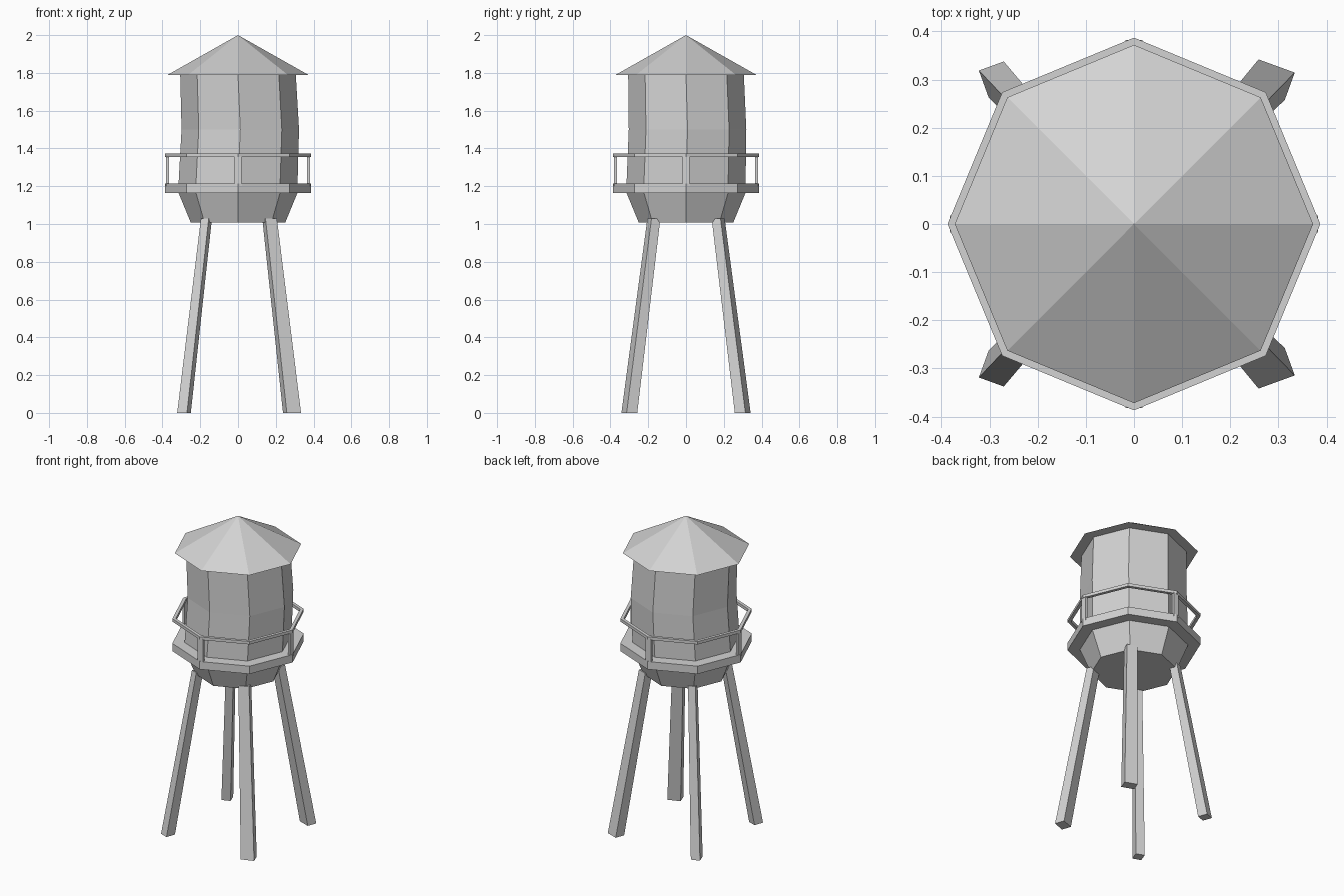
import bpy, bmesh
from math import cos, sin, pi, radians
from mathutils import Vector

if "Cube" in bpy.data.objects:
    bpy.data.objects.remove(bpy.data.objects["Cube"], do_unlink=True)

GREY = (0.65, 0.65, 0.65, 1)
grey = bpy.data.materials.new("plain grey")
grey.use_nodes = True
grey.diffuse_color = GREY
grey.node_tree.nodes["Principled BSDF"].inputs["Base Color"].default_value = GREY


def octagon(r, z, dx=0, dy=0):
    return [Vector((r * cos(i * pi / 4) + dx, r * sin(i * pi / 4) + dy, z)) for i in range(8)]


def slab(x, y, z, w, d, turn):
    """Rectangular cross-section turned about the vertical axis."""
    c, s = cos(turn), sin(turn)
    corners = [(-w / 2, -d / 2), (w / 2, -d / 2), (w / 2, d / 2), (-w / 2, d / 2)]
    return [Vector((x + a * c - b * s, y + a * s + b * c, z)) for a, b in corners]


def loft(name, rings, closed=False):
    """Skin a list of rings; cap both ends, or join the last ring to the first."""
    bm = bmesh.new()
    loops = [[bm.verts.new(p) for p in ring] for ring in rings]
    pairs = list(zip(loops, loops[1:]))
    if closed:
        pairs.append((loops[-1], loops[0]))
    else:
        bm.faces.new(loops[0])
        bm.faces.new(loops[-1])
    n = len(loops[0])
    for low, high in pairs:
        for i in range(n):
            j = (i + 1) % n
            bm.faces.new((low[i], low[j], high[j], high[i]))
    bmesh.ops.recalc_face_normals(bm, faces=bm.faces)
    mesh = bpy.data.meshes.new(name)
    bm.to_mesh(mesh)
    bm.free()
    mesh.materials.append(grey)
    obj = bpy.data.objects.new(name, mesh)
    bpy.context.collection.objects.link(obj)
    return obj


def band(name, inner, outer, low, high):
    return loft(name, [octagon(inner, low), octagon(outer, low),
                       octagon(outer, high), octagon(inner, high)], closed=True)


# Tank with tapered bowl and slightly uneven middle
loft("tank", [octagon(0.25, 1.007), octagon(0.315, 1.165), octagon(0.315, 1.21),
              octagon(0.311, 1.5, 0.012, 0.008), octagon(0.306, 1.79)])

# Pointed roof
bpy.ops.mesh.primitive_cone_add(vertices=8, radius1=0.372, depth=0.21, location=(0, 0, 1.895))
roof = bpy.context.object
roof.name = "roof"
# The cone's first corner lies on an axis, matching the tank
roof.data.materials.append(grey)

# Walkway and handrail
band("walkway", 0.3, 0.387, 1.165, 1.215)
band("handrail", 0.366, 0.387, 1.354, 1.373)

# Four rail posts, on the axes
for i in range(4):
    a = i * pi / 2
    x, y = 0.374 * cos(a), 0.374 * sin(a)
    loft("rail_post", [slab(x, y, z, 0.016, 0.036, a) for z in (1.2, 1.36)])

# Splayed legs, wider on the left side
for sx, width in ((-1, 0.055), (1, 0.08)):
    for sy in (-1, 1):
        turn = radians(-20 * sx * sy)
        foot_x = 0.286 * sx
        loft(("left" if sx > 0 else "right") + ("_back_leg" if sy > 0 else "_front_leg"),
             [slab(foot_x, 0.3 * sy, 0, width, 0.06, turn),
              slab(0.167 * sx, 0.17 * sy, 1.03, width * 0.8, 0.05, turn)])
